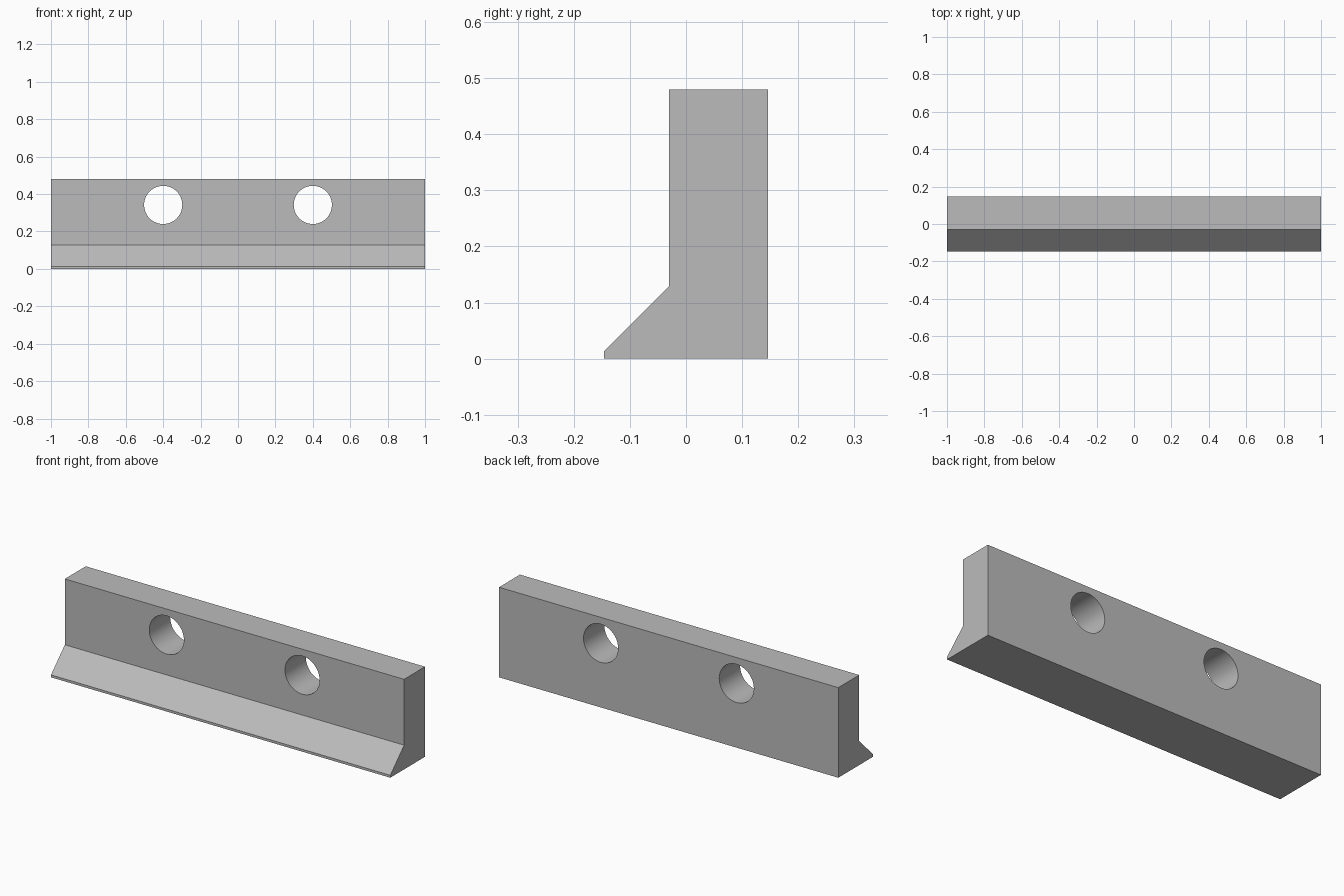
import bpy
import bmesh
import math

default = bpy.data.objects.get("Cube")
if default:
    bpy.data.objects.remove(default, do_unlink=True)

# Single grey material
grey = bpy.data.materials.new("plain grey")
grey.use_nodes = True
colour = (0.5, 0.5, 0.5, 1)
grey.diffuse_color = colour
grey.node_tree.nodes["Principled BSDF"].inputs["Base Color"].default_value = colour


def link_mesh(name, bm):
    bmesh.ops.recalc_face_normals(bm, faces=bm.faces)
    mesh = bpy.data.meshes.new(name)
    bm.to_mesh(mesh)
    bm.free()
    mesh.materials.append(grey)
    obj = bpy.data.objects.new(name, mesh)
    bpy.context.collection.objects.link(obj)
    return obj


# Bar: side profile (y, z) with a sloped foot, extruded along x
profile = [(-0.146, 0), (0.146, 0), (0.146, 0.48), (-0.03, 0.48),
           (-0.03, 0.129), (-0.146, 0.013)]
bm = bmesh.new()
face = bm.faces.new([bm.verts.new((-1, y, z)) for y, z in profile])
extruded = bmesh.ops.extrude_face_region(bm, geom=[face])
bmesh.ops.translate(bm, vec=(2, 0, 0), verts=[
    v for v in extruded["geom"] if isinstance(v, bmesh.types.BMVert)])
bar = link_mesh("mounting_bar", bm)

# Two round bolt holes through the upper part
for side, x in (("right", -0.4), ("left", 0.4)):
    bpy.ops.mesh.primitive_cylinder_add(
        vertices=64, radius=0.102, depth=1, location=(x, 0, 0.342),
        rotation=(math.pi / 2, 0, 0))
    cutter = bpy.context.object
    cutter.name = side + "_hole_cutter"
    cutter.data.materials.append(grey)
    cutter.hide_render = True
    cutter.hide_set(True)
    cut = bar.modifiers.new(side + "_hole", "BOOLEAN")
    cut.operation = "DIFFERENCE"
    cut.solver = "EXACT"
    cut.object = cutter

# Bake the holes, then smooth their walls while keeping flat faces sharp
bpy.ops.object.select_all(action="DESELECT")
bpy.context.view_layer.objects.active = bar
bar.select_set(True)
for modifier in list(bar.modifiers):
    cutter = modifier.object
    bpy.ops.object.modifier_apply(modifier=modifier.name)
    bpy.data.objects.remove(cutter, do_unlink=True)
bpy.ops.object.shade_smooth_by_angle(angle=math.radians(30))
